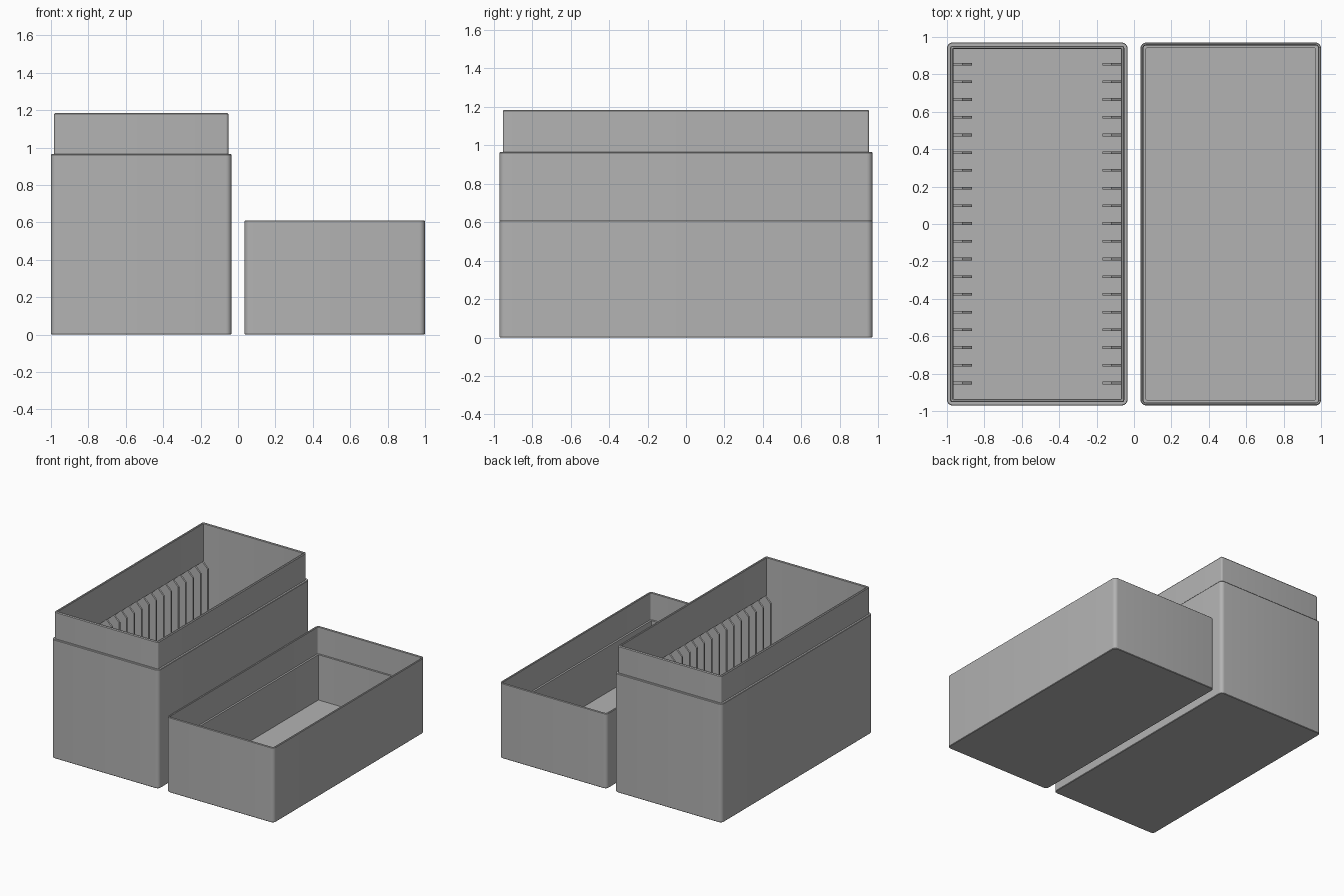
import bpy, bmesh, math

if "Cube" in bpy.data.objects:
    bpy.data.objects.remove(bpy.data.objects["Cube"])

gray = bpy.data.materials.new("plain_gray")
gray.diffuse_color = (0.45, 0.45, 0.45, 1)
gray.use_nodes = True
gray.node_tree.nodes["Principled BSDF"].inputs["Base Color"].default_value = gray.diffuse_color

HALF_X, HALF_Y, RADIUS = 0.4825, 0.97, 0.03
BOX_X = 0.5175


def finish(name, bm, smooth=True):
    bmesh.ops.recalc_face_normals(bm, faces=bm.faces)
    mesh = bpy.data.meshes.new(name)
    bm.to_mesh(mesh)
    bm.free()
    mesh.materials.append(gray)
    obj = bpy.data.objects.new(name, mesh)
    bpy.context.collection.objects.link(obj)
    if smooth:
        bpy.ops.object.select_all(action='DESELECT')
        obj.select_set(True)
        bpy.context.view_layer.objects.active = obj
        bpy.ops.object.shade_smooth_by_angle(angle=math.radians(30))
    return obj


def ring(bm, cx, inset, z, steps=6):
    """Rounded rectangle of vertices, set in from the outer outline."""
    r = max(RADIUS - inset, 0.004)
    hx, hy = HALF_X - inset - r, HALF_Y - inset - r
    verts = []
    for k, (sx, sy) in enumerate([(1, 1), (-1, 1), (-1, -1), (1, -1)]):
        for i in range(steps + 1):
            a = math.pi / 2 * (k + i / steps)
            verts.append(bm.verts.new((cx + sx * hx + r * math.cos(a),
                                       sy * hy + r * math.sin(a), z)))
    return verts


def tray(name, cx, profile):
    """Open box: profile of (inset, z) from outer bottom over the rim to the floor."""
    bm = bmesh.new()
    rings = [ring(bm, cx, *p) for p in profile]
    for a, b in zip(rings, rings[1:]):
        n = len(a)
        for i in range(n):
            j = (i + 1) % n
            bm.faces.new((a[i], a[j], b[j], b[i]))
    bm.faces.new(rings[0])
    bm.faces.new(rings[-1])
    return finish(name, bm)


# tall box with a set-back lip
tray("box_body", -BOX_X, [
    (0.004, 0), (0, 0.004), (0, 0.961), (0.003, 0.965), (0.017, 0.965),
    (0.017, 1.178), (0.022, 1.185), (0.030, 1.185), (0.034, 1.180),
    (0.034, 0.025)])

# lid lying upside down, with an inner ledge for the lip
tray("lid", BOX_X, [
    (0.004, 0), (0, 0.004), (0, 0.606), (0.004, 0.61), (0.011, 0.61),
    (0.015, 0.605), (0.015, 0.39), (0.030, 0.39), (0.030, 0.022)])

# pointed divider ribs along both long inner walls
COUNT, THICK, DEPTH = 19, 0.014, 0.1
for side, label in ((-1, "left"), (1, "right")):
    bm = bmesh.new()
    wall = -BOX_X + side * (HALF_X - 0.034)
    outline = [(-0.005, 0.02), (DEPTH, 0.02), (DEPTH, 0.87),
               (DEPTH / 2, 0.92), (-0.005, 0.87)]
    for i in range(COUNT):
        y = -0.85 + 1.705 * i / (COUNT - 1)
        face = bm.faces.new([bm.verts.new((wall - side * d, y - THICK / 2, z))
                             for d, z in outline])
        out = bmesh.ops.extrude_face_region(bm, geom=[face])
        bmesh.ops.translate(bm, vec=(0, THICK, 0), verts=[
            v for v in out["geom"] if isinstance(v, bmesh.types.BMVert)])
    finish("divider_ribs_" + label, bm, smooth=False)
